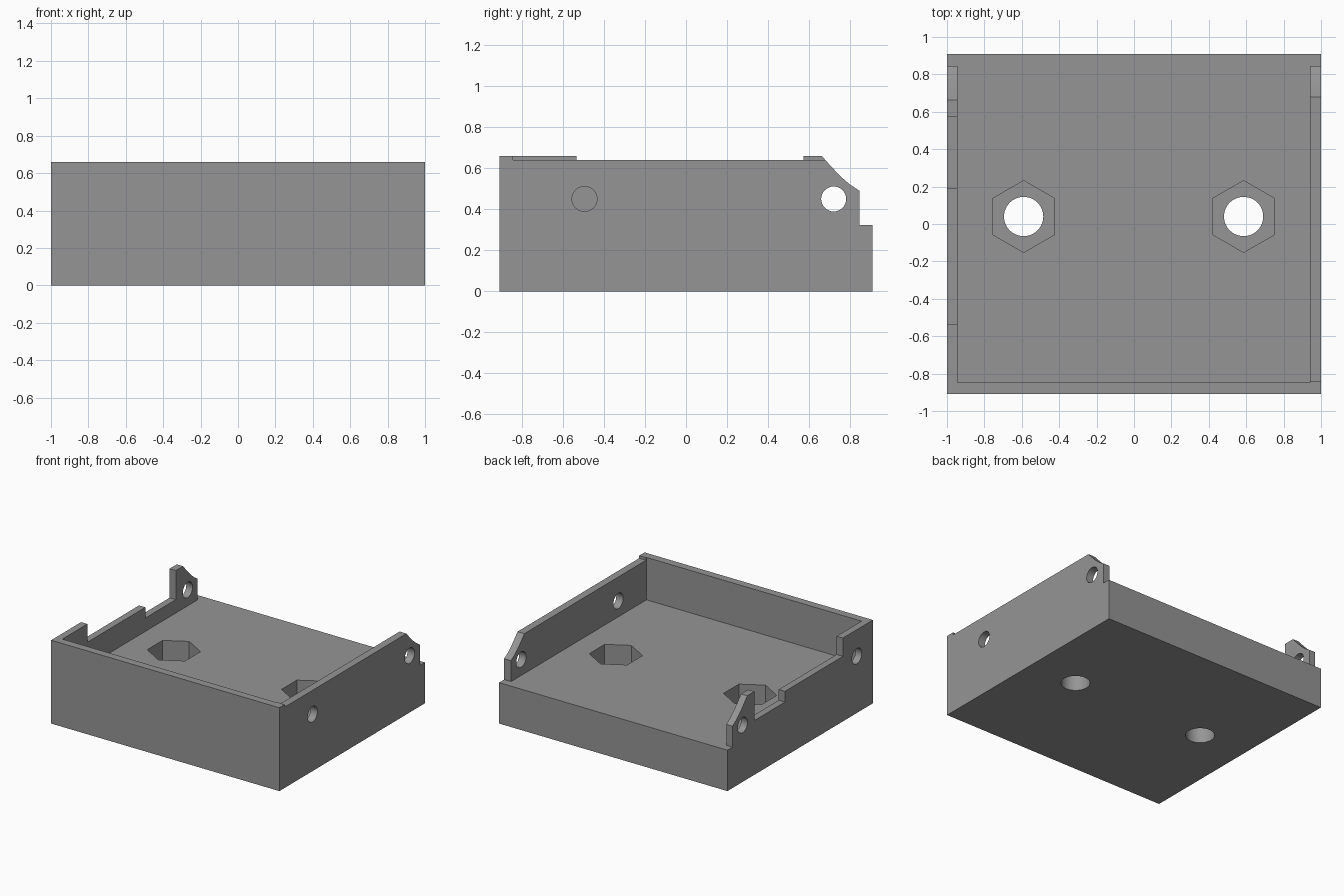
import bpy, bmesh, math
from mathutils import Vector

if "Cube" in bpy.data.objects:
    bpy.data.objects.remove(bpy.data.objects["Cube"])

HALF_Y, HEIGHT, FLOOR = 0.91, 0.66, 0.324
INNER_L, INNER_R, INNER_F = -0.945, 0.94, -0.848

grey = bpy.data.materials.new("plain_grey")
grey.diffuse_color = (0.3, 0.3, 0.3, 1)
grey.use_nodes = True
grey.node_tree.nodes["Principled BSDF"].inputs["Base Color"].default_value = grey.diffuse_color


def prism(name, points, axis, start, end):
    """Extrude a profile along x (points are y,z) or along z (points are x,y)."""
    def place(p, t):
        return Vector((t, p[0], p[1])) if axis == 'X' else Vector((p[0], p[1], t))
    bm = bmesh.new()
    face = bm.faces.new([bm.verts.new(place(p, start)) for p in points])
    ext = bmesh.ops.extrude_face_region(bm, geom=[face])
    moved = [v for v in ext["geom"] if isinstance(v, bmesh.types.BMVert)]
    bmesh.ops.translate(bm, verts=moved, vec=place((0, 0), end - start))
    bmesh.ops.recalc_face_normals(bm, faces=bm.faces)
    mesh = bpy.data.meshes.new(name)
    bm.to_mesh(mesh)
    bm.free()
    mesh.materials.append(grey)
    obj = bpy.data.objects.new(name, mesh)
    bpy.context.collection.objects.link(obj)
    return obj


def ring(cx, cy, r, n, turn=0.0):
    return [(cx + r * math.cos(turn + 2 * math.pi * i / n),
             cy + r * math.sin(turn + 2 * math.pi * i / n)) for i in range(n)]


def rect(a0, a1, b0, b1):
    return [(a0, b0), (a1, b0), (a1, b1), (a0, b1)]


def cut(body, cutter):
    """Subtract the cutter from the body, then discard it."""
    mod = body.modifiers.new("cut", 'BOOLEAN')
    mod.operation, mod.solver, mod.object = 'DIFFERENCE', 'EXACT', cutter
    bpy.context.view_layer.objects.active = body
    bpy.ops.object.modifier_apply(modifier=mod.name)
    bpy.data.objects.remove(cutter)


# Solid block, hollowed so that the back stays open
tray = prism("tray", rect(-1, 1, -HALF_Y, HALF_Y), 'Z', 0, HEIGHT)
cut(tray, prism("hollow", rect(INNER_L, INNER_R, INNER_F, 1.2), 'Z', FLOOR, 1))

# Back ledge and the curved slope on the rear ends of both side walls
slope = [(0.846, FLOOR), (0.846, 0.49), (0.80, 0.52), (0.758, 0.556),
         (0.71, 0.606), (0.662, HEIGHT), (0.62, 0.71), (1.2, 0.71), (1.2, FLOOR)]
cut(tray, prism("rear_slope", slope, 'X', -1.2, 1.2))

# Right wall sits slightly lower than the front wall
cut(tray, prism("right_top", rect(-0.843, 1.2, 0.64, 1), 'X', INNER_R - 0.03, 1.2))

# Stepped opening in the left wall
opening = [(-0.535, 1), (-0.535, 0.515), (0.19, 0.515), (0.19, 0.43),
           (0.572, 0.43), (0.572, 1)]
cut(tray, prism("left_opening", opening, 'X', -1.2, -0.9))

# Screw holes through the side walls
for y, x0, x1 in ((0.72, -1.2, -0.9), (-0.71, -1.2, -0.9),
                  (0.72, 0.9, 1.2), (-0.495, 0.9, 1.2)):
    cut(tray, prism("side_hole", ring(y, 0.45, 0.061, 32), 'X', x0, x1))

# Hexagonal nut pockets with round holes through the floor
for x in (-0.59, 0.586):
    cut(tray, prism("nut_pocket", ring(x, 0.04, 0.192, 6, math.pi / 2), 'Z', 0.125, 0.6))
    cut(tray, prism("floor_hole", ring(x, 0.04, 0.105, 48), 'Z', -0.2, 0.6))

# Smooth the round holes, keep every corner sharp
bpy.ops.object.select_all(action='DESELECT')
tray.select_set(True)
bpy.context.view_layer.objects.active = tray
bpy.ops.object.shade_smooth_by_angle(angle=math.radians(20))
